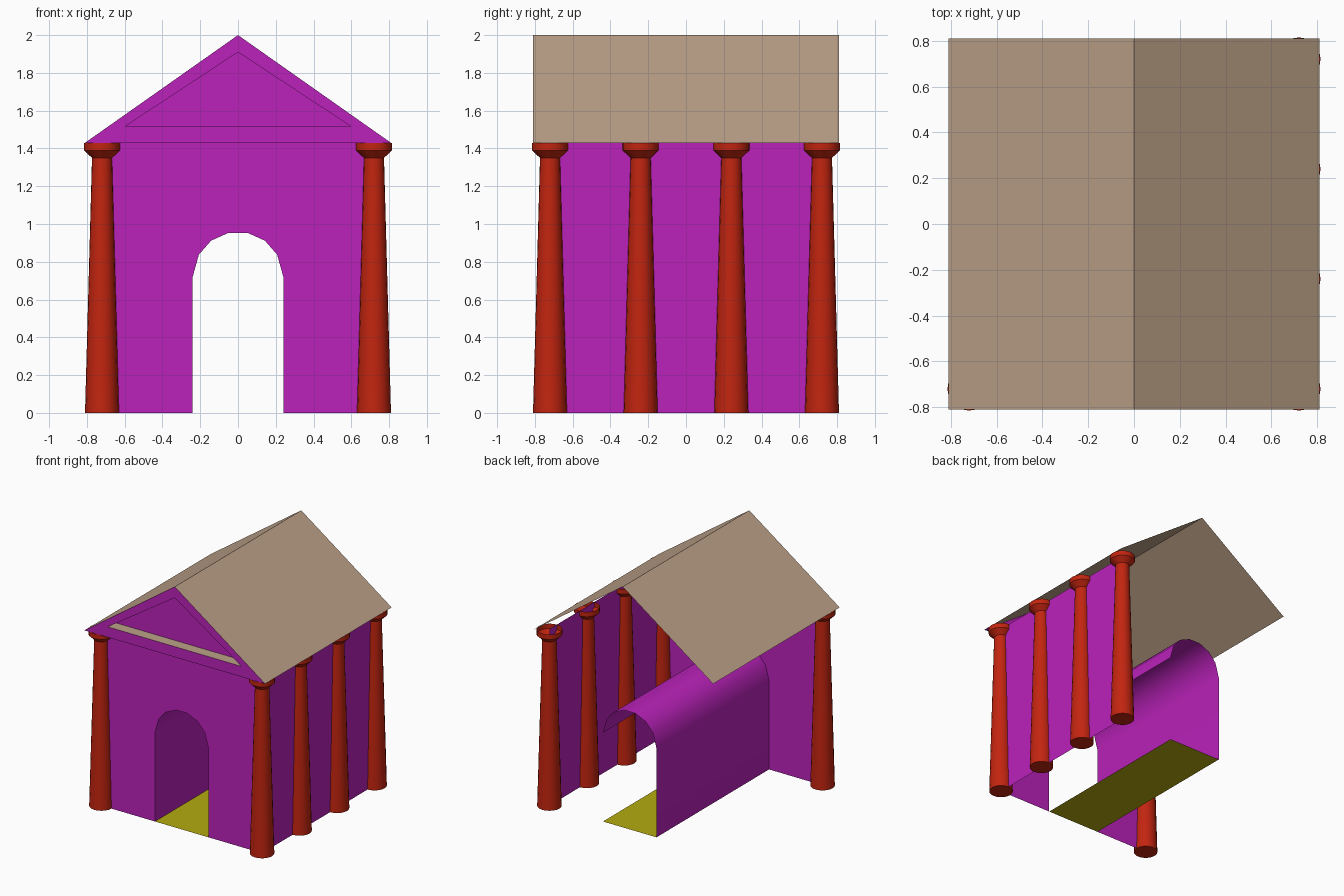
import bpy, bmesh, math
from mathutils import Vector

cube = bpy.data.objects.get("Cube")
if cube:
    bpy.data.objects.remove(cube)


def material(name, rgb):
    m = bpy.data.materials.new(name)
    m.use_nodes = True
    m.diffuse_color = (*rgb, 1)
    m.node_tree.nodes["Principled BSDF"].inputs["Base Color"].default_value = (*rgb, 1)
    return m


PURPLE = material("purple_wall", (0.50, 0.016, 0.50))
RED = material("red_column", (0.54, 0.018, 0.005))
BEIGE = material("beige_roof", (0.51, 0.36, 0.25))
YELLOW = material("yellow_floor", (0.46, 0.41, 0.005))


def build(name, polys, mats, smooth=False):
    """polys: list of (points, material index)."""
    bm = bmesh.new()
    for pts, mi in polys:
        face = bm.faces.new([bm.verts.new(p) for p in pts])
        face.material_index = mi
    bmesh.ops.remove_doubles(bm, verts=bm.verts, dist=0.0005)
    me = bpy.data.meshes.new(name)
    bm.to_mesh(me)
    bm.free()
    ob = bpy.data.objects.new(name, me)
    bpy.context.collection.objects.link(ob)
    for m in mats:
        me.materials.append(m)
    if smooth:
        bpy.ops.object.select_all(action='DESELECT')
        ob.select_set(True)
        bpy.context.view_layer.objects.active = ob
        bpy.ops.object.shade_smooth_by_angle(angle=math.radians(32))
    return ob


def strip(path, y0, y1, mi=0, closed=False):
    """Quads sweeping an (x, z) path along y."""
    ends = list(zip(path, path[1:] + path[:1]))
    if not closed:
        ends.pop()
    return [([(a[0], y0, a[1]), (b[0], y0, b[1]), (b[0], y1, b[1]), (a[0], y1, a[1])], mi)
            for a, b in ends]


AXIS, EAVE, RIDGE, OVER = 0.72, 1.43, 2.0, 0.81
DOOR, SPRING = 0.24, 0.72

# Arch outline, from the +x springing to the -x springing
half_arch = [(DOOR, SPRING), (0.207, 0.838), (0.142, 0.912), (0.05, 0.953)]
arch = half_arch + [(-x, z) for x, z in reversed(half_arch)]

# Front wall with arched doorway
outline = ([(-AXIS, 0), (-DOOR, 0)] + arch[::-1]
           + [(DOOR, 0), (AXIS, 0), (AXIS, EAVE), (-AXIS, EAVE)])
build("front_wall", [([(x, -AXIS, z) for x, z in outline], 0)], [PURPLE])

# Side wall behind the colonnade
build("side_wall", [([(AXIS, -AXIS, 0), (AXIS, AXIS, 0),
                      (AXIS, AXIS, EAVE), (AXIS, -AXIS, EAVE)], 0)], [PURPLE])

# Vaulted passage: vault and one side wall, open on the other side
build("passage_vault", strip(arch + [(-DOOR, 0)], -AXIS, AXIS), [PURPLE], smooth=True)
build("passage_floor", strip([(-DOOR, 0), (DOOR, 0)], -AXIS, AXIS), [YELLOW])

# Gable: triangular frame, beige reveal, recessed panel and soffit
outer = [(-OVER, EAVE), (OVER, EAVE), (0, RIDGE)]
inner = [(-0.6, 1.515), (0.6, 1.515), (0, 1.91)]
gable = []
for i in range(3):
    j = (i + 1) % 3
    loop = [outer[i], outer[j], inner[j], inner[i]]
    gable.append(([(x, -OVER, z) for x, z in loop], 0))
gable += strip(inner, -OVER, -AXIS, 1, closed=True)
gable.append(([(x, -AXIS, z) for x, z in inner], 0))
gable += strip([(OVER, EAVE), (-OVER, EAVE)], -OVER, -AXIS)
build("gable", gable, [PURPLE, BEIGE])

# Pitched roof sheets
build("roof", strip([(-OVER, EAVE), (0, RIDGE), (OVER, EAVE)], -OVER, OVER), [BEIGE])

# Columns: tapered shaft with flared open-topped capital, (radius, height)
PROFILE = [(0.09, 0), (0.053, 1.35), (0.095, 1.39), (0.095, EAVE)]
SIDES = 20


def column(name, cx, cy):
    rings = []
    for r, z in PROFILE:
        rings.append([Vector((cx + r * math.cos(t), cy + r * math.sin(t), z))
                      for t in (math.tau * k / SIDES for k in range(SIDES))])
    polys = [(rings[0][::-1], 0)]
    for low, high in zip(rings, rings[1:]):
        for k in range(SIDES):
            n = (k + 1) % SIDES
            polys.append(([low[k], low[n], high[n], high[k]], 0))
    build(name, polys, [RED], smooth=True)


for i in range(4):
    column(f"left_column_{i + 1}", AXIS, -AXIS + i * 2 * AXIS / 3)
column("right_front_column", -AXIS, -AXIS)
